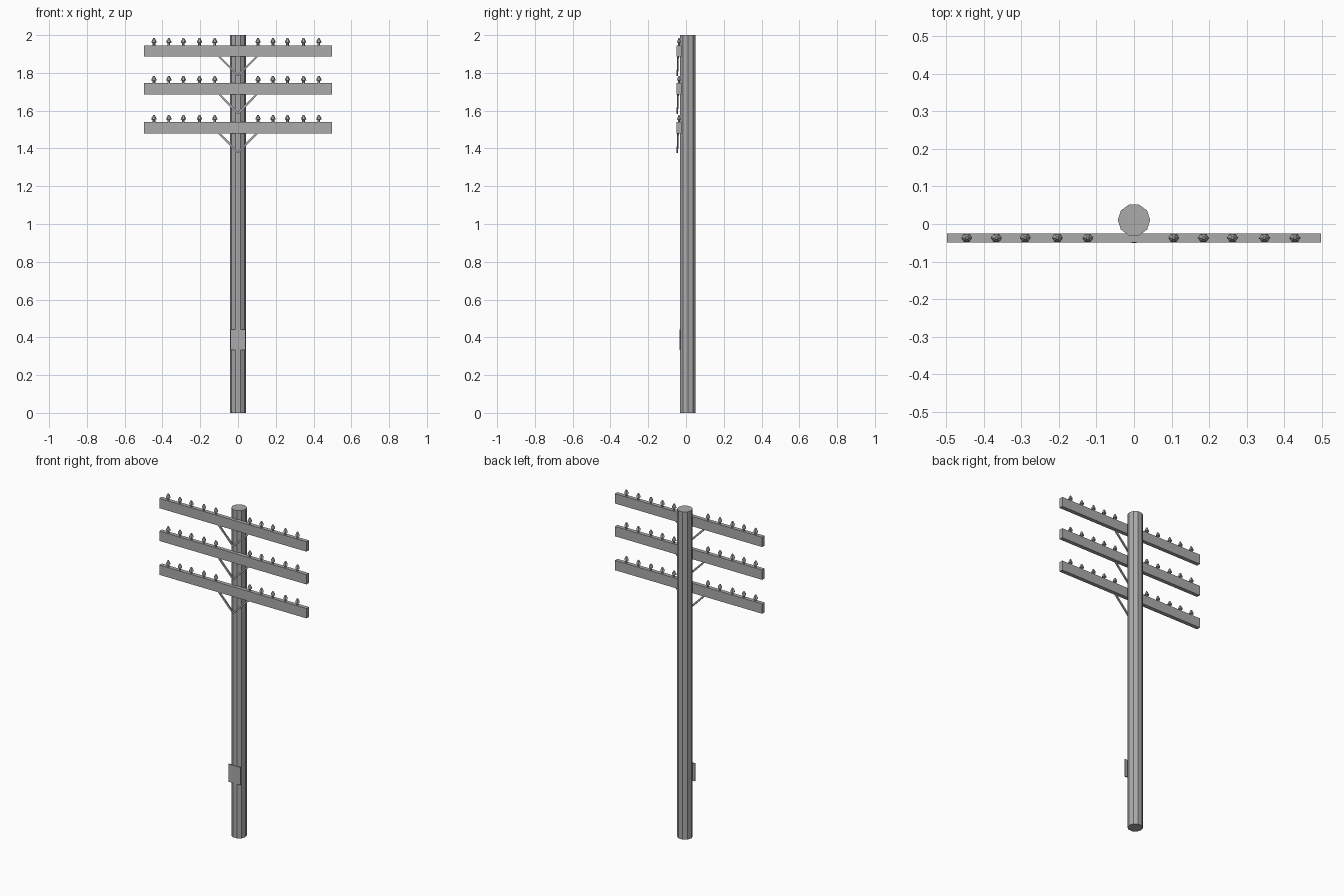
import bpy, bmesh, math
from mathutils import Vector, Matrix

if "Cube" in bpy.data.objects:
    bpy.data.objects.remove(bpy.data.objects["Cube"])

GREY = bpy.data.materials.new("weathered_grey")
GREY.diffuse_color = (0.41, 0.41, 0.41, 1)
GREY.use_nodes = True
GREY.node_tree.nodes["Principled BSDF"].inputs["Base Color"].default_value = GREY.diffuse_color


def finish(name, bm):
    bmesh.ops.recalc_face_normals(bm, faces=bm.faces)
    me = bpy.data.meshes.new(name)
    bm.to_mesh(me)
    bm.free()
    me.materials.append(GREY)
    ob = bpy.data.objects.new(name, me)
    bpy.context.collection.objects.link(ob)
    return ob


def box(name, lo, hi):
    lo, hi = Vector(lo), Vector(hi)
    bm = bmesh.new()
    bmesh.ops.create_cube(bm, size=1, matrix=Matrix.Translation((lo + hi) / 2)
                          @ Matrix.Diagonal((*(hi - lo), 1)))
    return finish(name, bm)


def bridge(bm, a, b):
    for i in range(len(a)):
        j = (i + 1) % len(a)
        bm.faces.new((a[i], a[j], b[j], b[i]))


def lathe(name, profile, sides, centre, turn=0.0, y_scale=1.0):
    # stacked rings from (radius, height) pairs, capped at both ends
    bm = bmesh.new()
    rings = []
    for r, z in profile:
        angles = [turn + math.tau * i / sides for i in range(sides)]
        rings.append([bm.verts.new((centre[0] + r * math.cos(a),
                                    centre[1] + y_scale * r * math.sin(a),
                                    centre[2] + z)) for a in angles])
    for a, b in zip(rings, rings[1:]):
        bridge(bm, a, b)
    bm.faces.new(rings[0][::-1])
    bm.faces.new(rings[-1])
    return finish(name, bm)


def brace(name, start, end, width, depth):
    # flat strap between two points
    start, end = Vector(start), Vector(end)
    side = (end - start).cross(Vector((0, 1, 0))).normalized() * width / 2
    out = Vector((0, depth / 2, 0))
    bm = bmesh.new()
    a, b = [[bm.verts.new(p + s * side + o * out)
             for s, o in ((-1, -1), (1, -1), (1, 1), (-1, 1))] for p in (start, end)]
    bridge(bm, a, b)
    bm.faces.new(a[::-1])
    bm.faces.new(b)
    return finish(name, bm)


# Pole: low-poly cylinder with one flat facing the front
SIDES = 10
lathe("pole", [(0.0432, 0), (0.0432, 2)], SIDES, (0, 0.0105, 0),
      -math.pi / 2 + math.pi / SIDES)

# Plate fixed low on the pole front
box("pole_plate", (-0.041, -0.035, 0.333), (0.041, -0.028, 0.441))

# Crossarms, each with ten insulators and a V brace
INSULATOR = [(0.007, -0.003), (0.007, 0.012), (0.0145, 0.015), (0.0125, 0.022), (0.004, 0.038)]
PEGS = (-0.445, -0.366, -0.289, -0.204, -0.123, 0.106, 0.185, 0.262, 0.347, 0.428)
for n, top in enumerate((1.946, 1.746, 1.539), 1):
    box(f"crossarm_{n}", (-0.497, -0.049, top - 0.06), (0.497, -0.025, top))
    for k, x in enumerate(PEGS, 1):
        lathe(f"insulator_{n}_{k}", INSULATOR, 6, (x, -0.037, top), 0, 0.85)
    for side, s in (("left", -1), ("right", 1)):
        brace(f"brace_{n}_{side}", (s * 0.103, -0.042, top - 0.056),
              (0, -0.046, top - 0.16), 0.01, 0.008)
